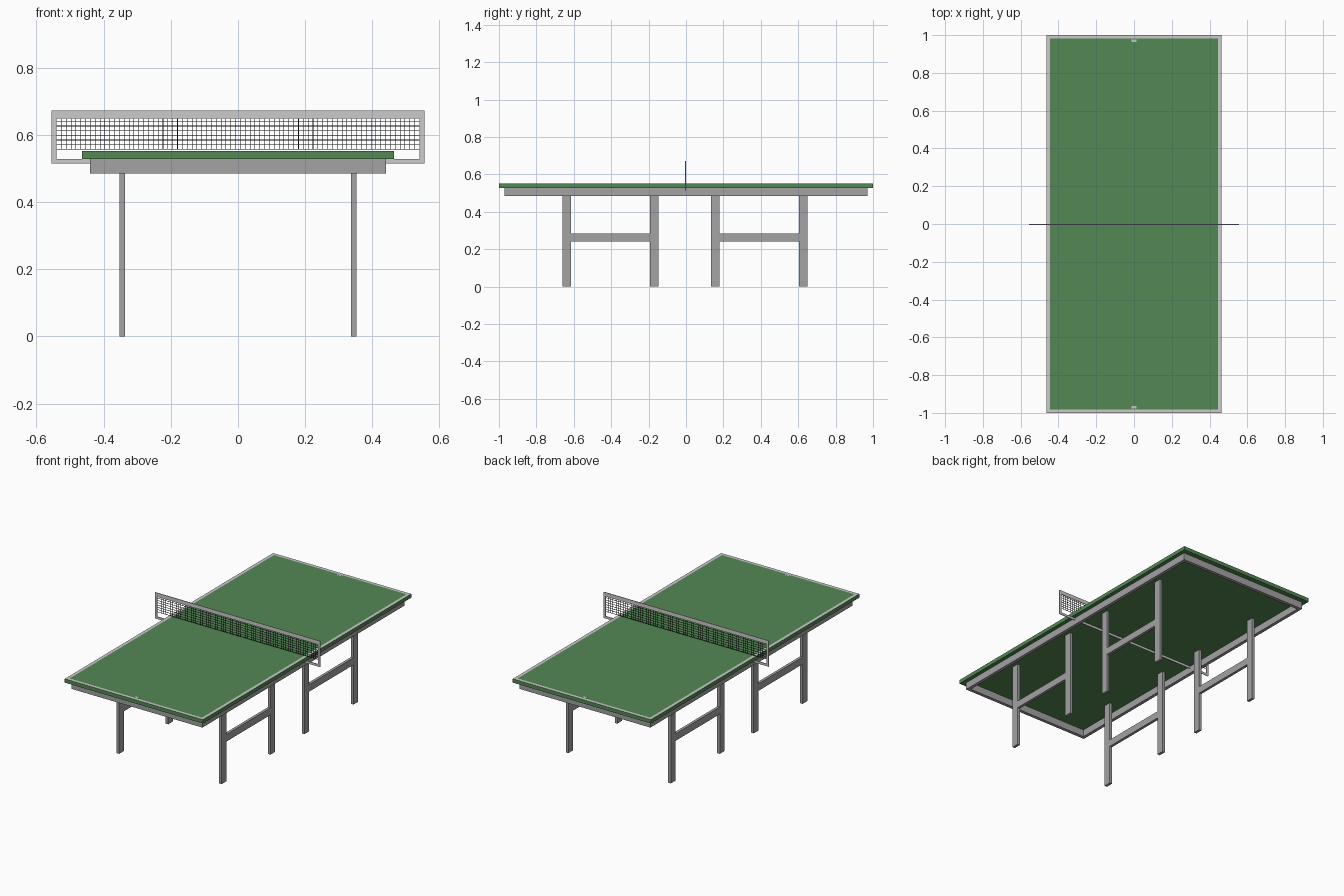
import bpy
import bmesh
from mathutils import Matrix

if "Cube" in bpy.data.objects:
    bpy.data.objects.remove(bpy.data.objects["Cube"])


def material(name, rgb):
    m = bpy.data.materials.new(name)
    lin = [((c / 255 + 0.055) / 1.055) ** 2.4 for c in rgb]
    m.diffuse_color = (*lin, 1)
    m.use_nodes = True
    m.node_tree.nodes["Principled BSDF"].inputs["Base Color"].default_value = m.diffuse_color
    return m


GREEN = material("table green", (84, 137, 84))
WHITE = material("line white", (203, 203, 203))
GREY = material("frame grey", (163, 163, 163))
BLACK = material("net black", (30, 30, 30))


def boxes(name, mats, bounds):
    """One object made of boxes given as (x0, x1, y0, y1, z0, z1)."""
    bm = bmesh.new()
    for x0, x1, y0, y1, z0, z1 in bounds:
        mat = Matrix.LocRotScale(((x0 + x1) / 2, (y0 + y1) / 2, (z0 + z1) / 2),
                                 None, (x1 - x0, y1 - y0, z1 - z0))
        bmesh.ops.create_cube(bm, size=1, matrix=mat)
    me = bpy.data.meshes.new(name)
    bm.to_mesh(me)
    bm.free()
    for m in mats:
        me.materials.append(m)
    ob = bpy.data.objects.new(name, me)
    bpy.context.collection.objects.link(ob)
    return ob


# Table top: green slab with a white border inset on the upper face
W, L, Z0, Z1 = 0.464, 1.0, 0.528, 0.551
top = boxes("table_top", [GREEN, WHITE], [(-W, W, -L, L, Z0, Z1)])
bm = bmesh.new()
bm.from_mesh(top.data)
bm.normal_update()
upper = [f for f in bm.faces if f.normal.z > 0.9]
for f in bmesh.ops.inset_region(bm, faces=upper, thickness=0.027)["faces"]:
    f.material_index = 1
bm.to_mesh(top.data)
bm.free()

# Short centre marks at both ends
boxes("centre_marks", [WHITE],
      [(-0.014, 0.014, s * 0.97 - 0.006, s * 0.97 + 0.006, Z1, Z1 + 0.0006) for s in (-1, 1)])

# Apron ring under the top
A, B, T, AZ = 0.44, 0.97, 0.02, 0.485
boxes("apron", [GREY],
      [(-A, A, min(s * B, s * (B - T)), max(s * B, s * (B - T)), AZ, Z0) for s in (-1, 1)] +
      [(min(s * A, s * (A - T)), max(s * A, s * (A - T)), -B + T, B - T, AZ, Z0) for s in (-1, 1)])

# Four H-shaped leg frames
LX, LW, LY = 0.344, 0.0085, 0.0225
for side, sx in (("left", -1), ("right", 1)):
    x0, x1 = sx * LX - LW, sx * LX + LW
    for end, ya, yb in (("front", -0.638, -0.169), ("back", 0.157, 0.627)):
        boxes(f"{end}_{side}_legs", [GREY],
              [(x0, x1, y - LY, y + LY, 0, Z0) for y in (ya, yb)] +
              [(x0, x1, ya + LY, yb - LY, 0.241, 0.284)])

# Net frame: bars around the net, the lower one passing under the top
NX, NY, D = 0.555, -0.003, 0.002
y0, y1 = NY - D, NY + D
boxes("net_frame", [WHITE],
      [(-NX, NX, y0, y1, 0.648, 0.672), (-NX, NX, y0, y1, 0.514, Z0)] +
      [(s * 0.5475 - 0.0075, s * 0.5475 + 0.0075, y0, y1, Z0, 0.648) for s in (-1, 1)])

# Net cords
R = 0.001
N = 75
boxes("net_cords", [BLACK],
      [(-0.54, 0.54, NY - R, NY + R, z - R, z + R)
       for z in [0.5565 + i * 0.0139 for i in range(7)]] +
      [(x - R * 0.8, x + R * 0.8, NY - R * 0.8, NY + R * 0.8, 0.5565, 0.648)
       for x in [-0.54 + 1.08 * i / N for i in range(1, N)]])
